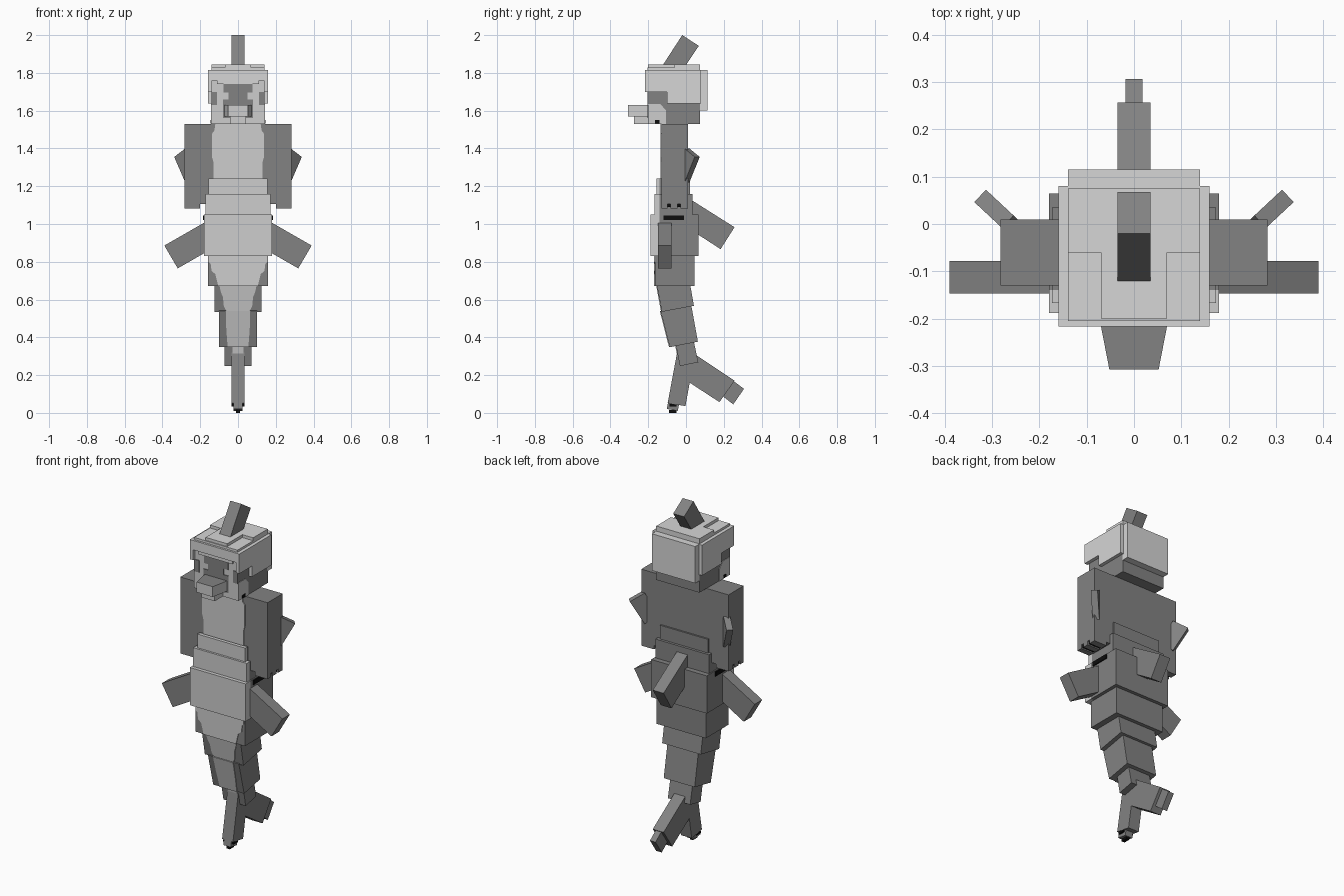
import bpy
from mathutils import Vector

cube = bpy.data.objects.get("Cube")
if cube:
    bpy.data.objects.remove(cube, do_unlink=True)


def material(name, v):
    m = bpy.data.materials.new(name)
    m.use_nodes = True
    m.diffuse_color = (v, v, v, 1)
    m.node_tree.nodes["Principled BSDF"].inputs["Base Color"].default_value = (v, v, v, 1)
    return m


DARK = material("dark grey skin", 0.225)
LIGHT = material("light grey belly", 0.61)
SHELL = material("pale helmet", 0.67)
BLACK = material("black", 0.004)


def loft(name, ring_a, ring_b, mat, accent=None, rule=None):
    """Solid between two matching rings; faces passing the rule get the accent."""
    n = len(ring_a)
    faces = [tuple(range(n)), tuple(range(n, 2 * n))]
    faces += [(i, (i + 1) % n, n + (i + 1) % n, n + i) for i in range(n)]
    mesh = bpy.data.meshes.new(name)
    verts = [Vector(p) for p in ring_a + ring_b]
    mesh.from_pydata(verts, [], faces)
    import bmesh
    bm = bmesh.new()
    bm.from_mesh(mesh)
    bmesh.ops.recalc_face_normals(bm, faces=bm.faces)
    mesh.materials.append(mat)
    if accent:
        mesh.materials.append(accent)
        for f in bm.faces:
            f.material_index = int(rule(f.normal))
    bm.to_mesh(mesh)
    bm.free()
    ob = bpy.data.objects.new(name, mesh)
    bpy.context.collection.objects.link(ob)
    return ob


def box(name, x, y, z, mat, accent=None, rule=None):
    rings = [[(x[0], y[0], h), (x[1], y[0], h), (x[1], y[1], h), (x[0], y[1], h)] for h in z]
    return loft(name, *rings, mat, accent, rule)


def pair(name, x, y, z, mat):
    for side, s in (("left", 1), ("right", -1)):
        box(f"{side}_{name}", sorted((s * x[0], s * x[1])), y, z, mat)


def side_prism(name, outline, half, mat):
    """Outline in (y, z), extruded to both sides of the middle."""
    return loft(name, *[[(s * half, y, z) for y, z in outline] for s in (-1, 1)], mat)


def belly(name, top, bottom, widths):
    """Thin light plate along a front edge; widths are (fraction down, half width)."""
    top, bottom = Vector((0, *top)), Vector((0, *bottom))
    right = [top.lerp(bottom, t) + Vector((w, 0, 0)) for t, w in widths]
    left = [top.lerp(bottom, t) - Vector((w, 0, 0)) for t, w in reversed(widths)]
    ring = right + left
    loft(name, [p + Vector((0, -0.004, 0)) for p in ring],
         [p + Vector((0, 0.004, 0)) for p in ring], LIGHT)


def front(n):
    return n.y < -0.5


# Head and painted face
box("head", (-.14, .14), (-.2, .075), (1.53, 1.81), DARK, LIGHT, front)
for i, (w, z0, z1) in enumerate([(.078, 1.695, 1.74), (.05, 1.66, 1.695),
                                 (.08, 1.63, 1.66), (.08, 1.56, 1.63)]):
    box(f"face_mask_{i}", (-w, w), (-.204, -.198), (z0, z1), DARK)
pair("temple_patch", (.11, .141), (-.204, -.198), (1.63, 1.70), DARK)
for side, s in (("left", 1), ("right", -1)):
    jaw = [(-.2, 1.53), (-.105, 1.53), (-.105, 1.6), (-.135, 1.635), (-.2, 1.635)]
    loft(f"{side}_jaw_patch", *[[(s * x, y, z) for y, z in jaw] for x in (.138, .143)], LIGHT)
pair("jaw_mark", (.14, .146), (-.165, -.14), (1.533, 1.55), BLACK)

# Tapered snout
loft("snout", [(-.073, -.2, 1.57), (.073, -.2, 1.57), (.073, -.2, 1.63), (-.073, -.2, 1.63)],
     [(-.052, -.308, 1.57), (.052, -.308, 1.57), (.052, -.308, 1.63), (-.052, -.308, 1.63)],
     LIGHT, DARK, lambda n: n.z > .7)
box("lower_snout", (-.042, .042), (-.275, -.195), (1.53, 1.57), LIGHT)

# Helmet shell
box("helmet_brow", (-.16, .16), (-.217, -.19), (1.76, 1.815), SHELL)
box("helmet_lip", (-.11, .11), (-.21, -.19), (1.74, 1.76), SHELL)
box("helmet_roof", (-.16, .16), (-.217, .08), (1.795, 1.815), SHELL)
pair("helmet_front_side", (.138, .16), (-.217, -.1), (1.70, 1.8), SHELL)
pair("helmet_rear_side", (.138, .16), (-.1, .08), (1.637, 1.8), SHELL)
box("helmet_back", (-.14, .14), (.07, .115), (1.60, 1.815), SHELL)
box("helmet_cap", (-.14, .14), (-.205, .075), (1.81, 1.828), SHELL)
box("cap_rear", (-.14, .14), (-.06, .075), (1.825, 1.845), SHELL)
box("cap_middle", (-.07, .07), (-.2, -.06), (1.825, 1.845), SHELL)
side_prism("head_crest", [(-.13, 1.83), (-.02, 2), (.068, 1.943), (-.015, 1.82)], .035, DARK)

# Torso, waist bands and hips: light front halves, dark rear halves
box("torso", (-.14, .14), (-.13, .01), (1.05, 1.53), DARK)
belly("chest", (-.131, 1.53), (-.131, 1.24),
      [(0, .12), (.12, .125), (.18, .138), (.6, .138), (.7, .13), (1, .13)])
for name, w, y0, y1, z in (("upper_waist", .155, -.155, .02, (1.15, 1.24)),
                           ("lower_waist", .173, -.167, .035, (1.04, 1.16)),
                           ("hips", .18, -.188, .065, (.83, 1.05))):
    box(name + "_front", (-w, w), (y0, -.14), z, LIGHT)
    box(name + "_rear", (-w, w), (-.14, y1), z, DARK)

# Arms with stubby fingers, and dark marks below them
pair("arm", (.139, .282), (-.13, .01), (1.105, 1.53), DARK)
for i, (a, b) in enumerate([(-.13, -.098), (-.082, -.046), (-.03, .01)]):
    pair(f"finger_{i}", (.2, .282), (a, b), (1.083, 1.106), DARK)
pair("finger_gap", (.2, .274), (-.11, -.02), (1.09, 1.106), BLACK)
pair("hip_mark", (.178, .186), (-.12, -.01), (1.02, 1.046), BLACK)

for side, s in (("left", 1), ("right", -1)):
    # Hip fins
    fin = [(.13, 1.028), (.178, 1.0), (.39, .883), (.32, .765), (.13, .873)]
    fin = [(.13, 1.035), (.39, .886), (.319, .765), (.06, .914)]
    loft(f"{side}_hip_fin", *[[(s * x, y, z) for x, z in fin] for y in (-.147, -.078)], DARK)
    # Elbow fins, splayed outward and back
    out, across = Vector((.73, .68, 0)), Vector((.68, -.73, 0)) * .018
    base = Vector((.267, .005, 0))
    ring = [base + out * u + Vector((0, 0, z))
            for u, z in [(0, 1.4), (.08, 1.355), (0, 1.22), (-.08, 1.265)]]
    flip = Vector((s, 1, 1))
    loft(f"{side}_elbow_fin", [(p + across) * flip for p in ring],
         [(p - across) * flip for p in ring], DARK)

# Back fin
side_prism("back_fin", [(-.03, 1.164), (.257, .983), (.183, .867), (-.1, 1.05)], .035, DARK)

# Tail segments, each outline starting with the front edge, with belly patches
segments = [
    ("tail_root", .16, [(-.165, .83), (-.165, .672), (.045, .672), (.045, .83)],
     [(0, .155), (.2, .155), (.25, .145), (.5, .14), (.6, .12), (1, .105)]),
    ("tail_upper", .125, [(-.155, .68), (-.128, .535), (.042, .567), (.022, .68)],
     [(0, .1), (.3, .09), (.45, .08), (.8, .075), (1, .06)]),
    ("tail_middle", .1, [(-.135, .54), (-.086, .348), (.063, .377), (.028, .57)],
     [(0, .065), (.5, .062), (1, .055)]),
    ("tail_lower", .072, [(-.056, .37), (-.032, .248), (.065, .268), (.04, .385)],
     [(0, .03), (.45, .03)]),
]
for name, half, outline, widths in segments:
    side_prism(name, outline, half, DARK)
    belly(name + "_belly", outline[0], outline[1], widths)

# Tail flukes
side_prism("front_fluke", [(-.047, .32), (-.097, .052), (-.003, .036), (.045, .3)], .035, DARK)
side_prism("front_fluke_tip", [(-.095, .055), (-.102, .021), (-.043, .011), (-.036, .05)],
           .024, DARK)
box("fluke_mark", (-.01, .01), (-.09, -.05), (0, .014), BLACK)
pair("fluke_tip_mark", (.024, .034), (-.088, -.05), (.034, .046), BLACK)
side_prism("rear_fluke", [(.02, .328), (.257, .17), (.177, .057), (-.05, .205)], .035, DARK)
side_prism("rear_fluke_tip", [(.25, .17), (.307, .127), (.25, .045), (.195, .088)], .018, DARK)
